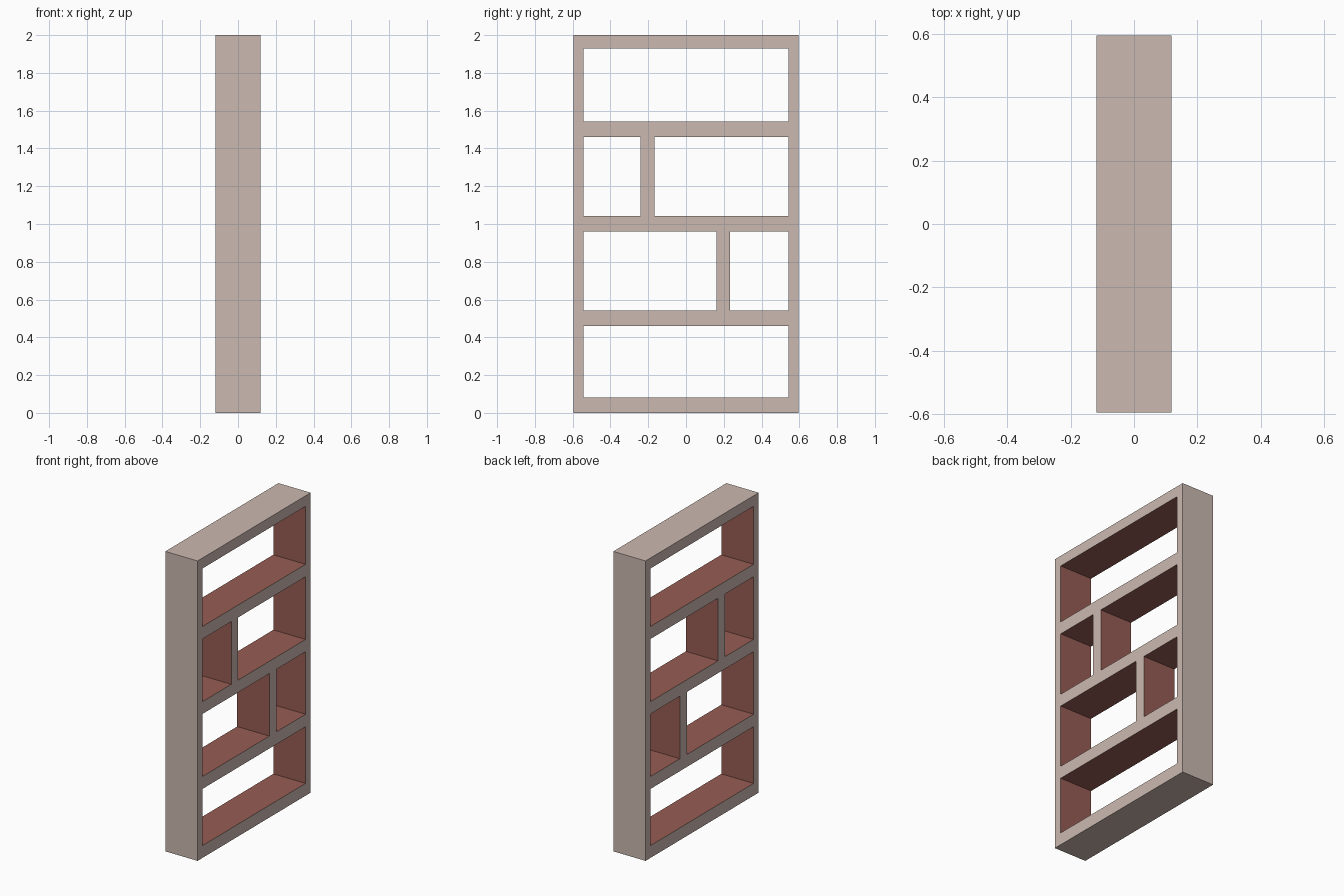
import bpy
import bmesh

cube = bpy.data.objects.get("Cube")
if cube:
    bpy.data.objects.remove(cube, do_unlink=True)

DEPTH = 0.119        # half depth along x
OUTER = 0.596        # half width along y
INNER = 0.542        # half width of the openings
HEIGHT = 2.0


def make_material(name, rgb):
    mat = bpy.data.materials.new(name)
    mat.use_nodes = True
    color = (*rgb, 1.0)
    mat.diffuse_color = color
    mat.node_tree.nodes["Principled BSDF"].inputs["Base Color"].default_value = color
    return mat


beige = make_material("beige_frame", (0.60, 0.485, 0.44))
red = make_material("red_brown_lining", (0.31, 0.11, 0.09))


def on_outside(center):
    """True for the open edges and the outer shell of the unit."""
    eps = 0.001
    return (abs(center.x) > DEPTH - eps or abs(center.y) > OUTER - eps
            or center.z < eps or center.z > HEIGHT - eps)


def board(name, y0, y1, z0, z1):
    """Full-depth board; beige outside, red on the faces lining the openings."""
    bm = bmesh.new()
    bmesh.ops.create_cube(bm, size=1.0)
    for v in bm.verts:
        v.co.x *= 2 * DEPTH
        v.co.y = y1 if v.co.y > 0 else y0
        v.co.z = z1 if v.co.z > 0 else z0
    for f in bm.faces:
        f.material_index = 0 if on_outside(f.calc_center_median()) else 1
    mesh = bpy.data.meshes.new(name)
    bm.to_mesh(mesh)
    bm.free()
    mesh.materials.append(beige)
    mesh.materials.append(red)
    obj = bpy.data.objects.new(name, mesh)
    bpy.context.collection.objects.link(obj)
    return obj


# Upright end panels
board("front_panel", -OUTER, -INNER, 0, HEIGHT)
board("back_panel", INNER, OUTER, 0, HEIGHT)

# Horizontal boards between the panels
for name, z0, z1 in (("base_board", 0, 0.082),
                     ("lower_shelf", 0.46, 0.543),
                     ("middle_shelf", 0.96, 1.042),
                     ("upper_shelf", 1.46, 1.543),
                     ("top_board", 1.93, HEIGHT)):
    board(name, -INNER, INNER, z0, z1)

# Staggered dividers between the shelves
board("lower_divider", 0.161, 0.234, 0.543, 0.96)
board("upper_divider", -0.241, -0.168, 1.042, 1.46)
